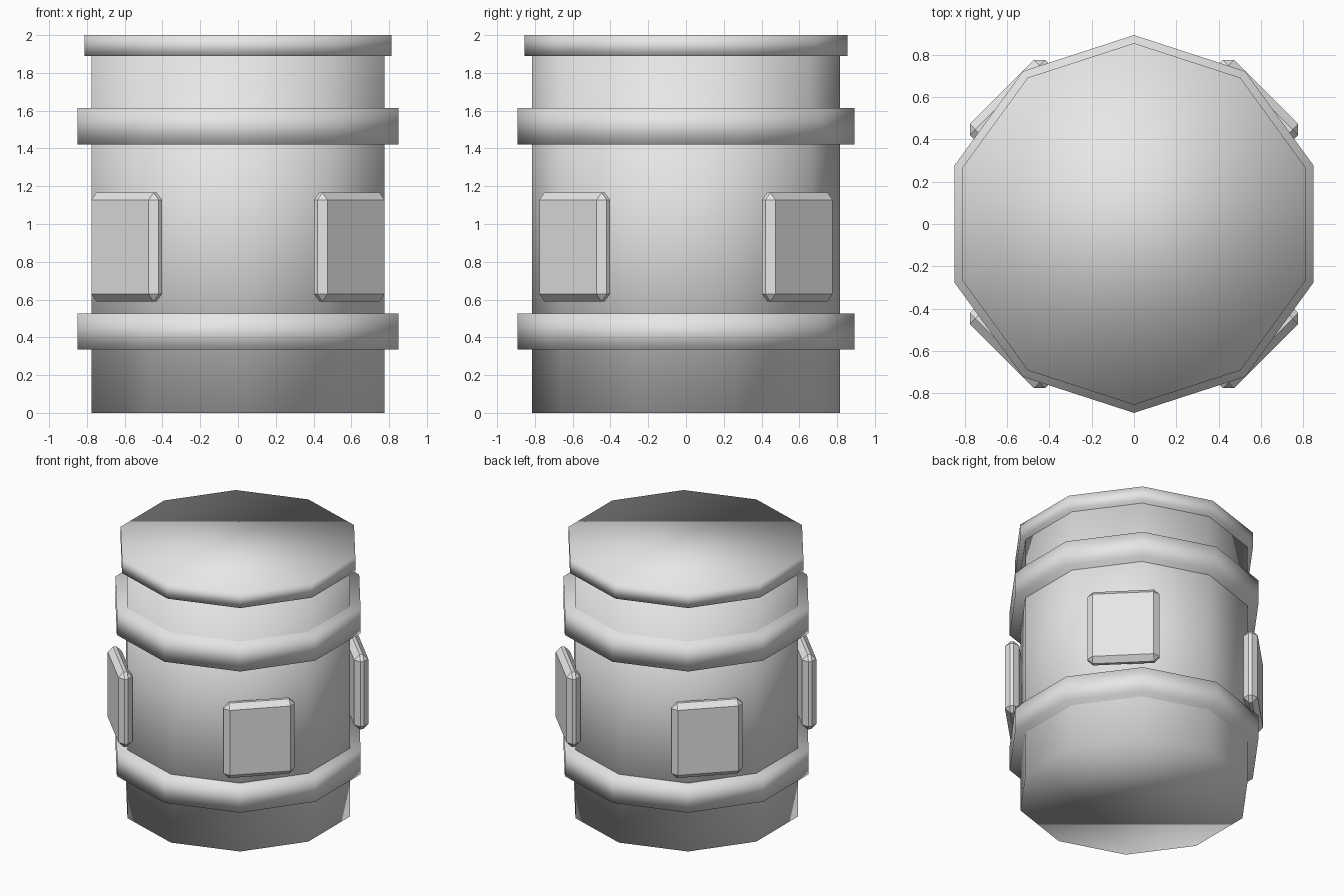
import bpy, bmesh, math
from mathutils import Matrix

if "Cube" in bpy.data.objects:
    bpy.data.objects.remove(bpy.data.objects["Cube"])

grey = bpy.data.materials.new("light grey")
grey.diffuse_color = (0.8, 0.8, 0.8, 1)
grey.use_nodes = True
grey.node_tree.nodes["Principled BSDF"].inputs["Base Color"].default_value = grey.diffuse_color


def finish(bm, name, smooth):
    mesh = bpy.data.meshes.new(name)
    bmesh.ops.recalc_face_normals(bm, faces=bm.faces)
    for f in bm.faces:
        f.smooth = smooth
    bm.to_mesh(mesh)
    bm.free()
    mesh.materials.append(grey)
    bpy.context.collection.objects.link(bpy.data.objects.new(name, mesh))


def drum(name, radius, z0, z1):
    """Ten-sided, fully smooth-shaded drum with a corner on the y axis."""
    bm = bmesh.new()
    place = Matrix.Translation((0, 0, (z0 + z1) / 2)) @ Matrix.Rotation(math.pi / 2, 4, 'Z')
    bmesh.ops.create_cone(bm, cap_ends=True, segments=10, radius1=radius,
                          radius2=radius, depth=z1 - z0)
    # put one corner exactly on +y whatever the starting angle is
    first = max(bm.verts, key=lambda v: v.co.x)
    turn = Matrix.Rotation(-math.atan2(first.co.y, first.co.x), 4, 'Z')
    bmesh.ops.transform(bm, matrix=place @ turn, verts=bm.verts)
    finish(bm, name, True)


def panel(name, angle):
    """Chamfered plate standing against the barrel wall."""
    bm = bmesh.new()
    bmesh.ops.create_cube(bm, size=1)
    bmesh.ops.scale(bm, vec=(0.10, 0.504, 0.575), verts=bm.verts)
    bmesh.ops.bevel(bm, geom=bm.edges[:], offset=0.038, segments=1,
                    affect='EDGES', profile=0.5)
    place = Matrix.Rotation(angle, 4, 'Z') @ Matrix.Translation((0.834, 0, 0.878))
    bmesh.ops.transform(bm, matrix=place, verts=bm.verts)
    finish(bm, name, False)


# Barrel body, hoops and lid
drum("barrel_body", 0.815, 0.0, 1.95)
drum("lower_hoop", 0.893, 0.335, 0.525)
drum("upper_hoop", 0.893, 1.42, 1.613)
drum("lid", 0.855, 1.89, 2.0)

# Four plates on the diagonals
for i in range(4):
    panel(f"side_plate_{i + 1}", math.radians(45 + 90 * i))
